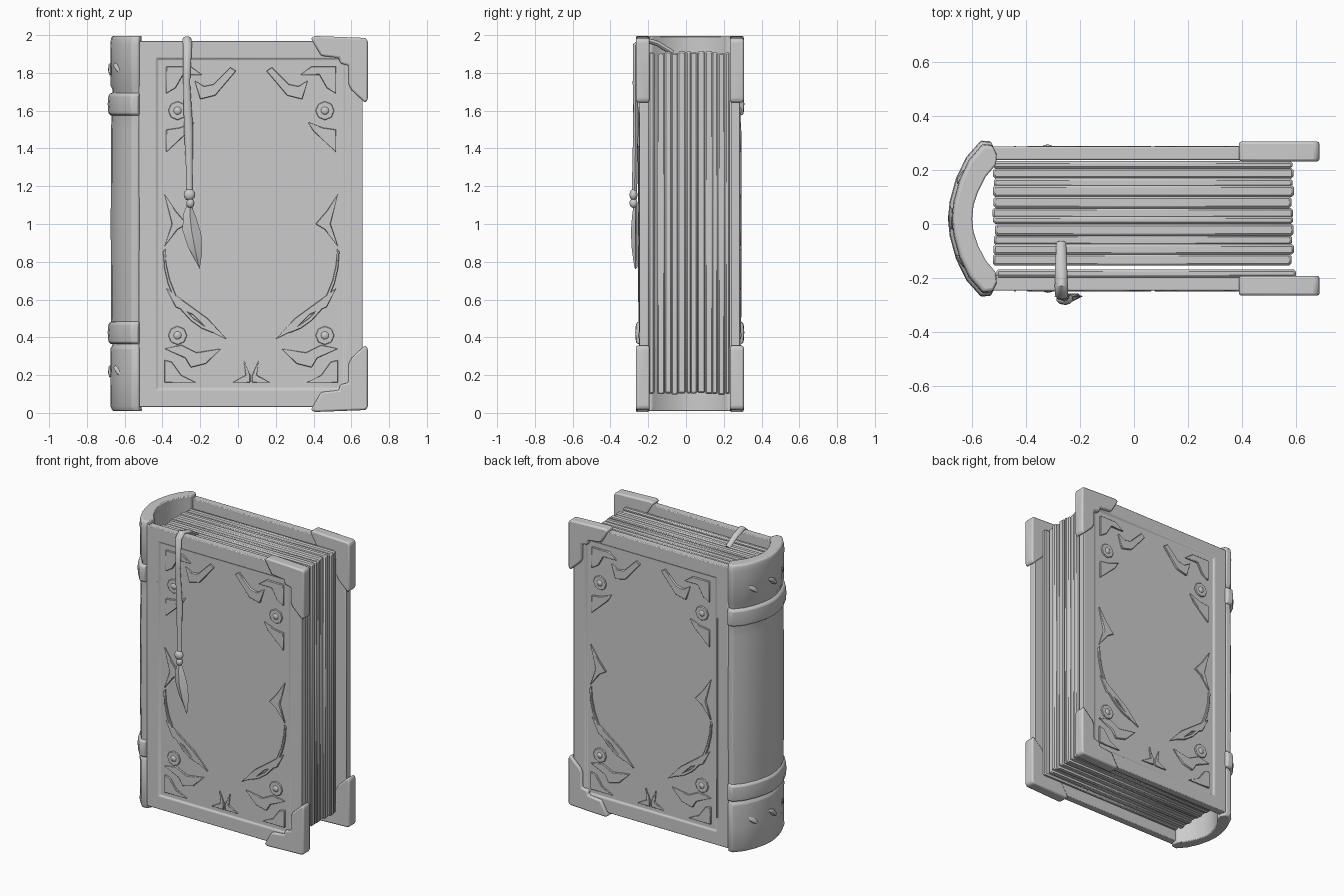
import bpy, bmesh, math, random
from mathutils import Vector, Matrix

if "Cube" in bpy.data.objects:
    bpy.data.objects.remove(bpy.data.objects["Cube"])

random.seed(4)
YC = 0.02            # middle plane between the two covers
XM = 0.07            # middle of the decorated panel


def finish(name, bm, bevel=0.0, segments=2, angle=35):
    bmesh.ops.recalc_face_normals(bm, faces=bm.faces)
    me = bpy.data.meshes.new(name)
    bm.to_mesh(me)
    bm.free()
    ob = bpy.data.objects.new(name, me)
    bpy.context.collection.objects.link(ob)
    bpy.context.view_layer.objects.active = ob
    for o in bpy.context.selected_objects:
        o.select_set(False)
    ob.select_set(True)
    if bevel:
        m = ob.modifiers.new("bevel", 'BEVEL')
        m.width, m.segments, m.limit_method = bevel, segments, 'ANGLE'
        m.angle_limit = math.radians(30)
    bpy.ops.object.shade_smooth_by_angle(angle=math.radians(angle))
    return ob


def loft(bm, rings):
    """Closed rings of points joined by quads, with capped ends."""
    vs = [[bm.verts.new(p) for p in r] for r in rings]
    n = len(vs[0])
    for a, b in zip(vs, vs[1:]):
        for i in range(n):
            bm.faces.new((a[i], a[(i + 1) % n], b[(i + 1) % n], b[i]))
    bm.faces.new(vs[0])
    bm.faces.new(vs[-1][::-1])


def prism(bm, pts, y0, y1):
    """Extrude an outline drawn in x, z from y0 to y1."""
    loft(bm, [[(x, y, z) for x, z in pts] for y in (y0, y1)])


def box(bm, x0, x1, y0, y1, z0, z1):
    prism(bm, [(x0, z0), (x1, z0), (x1, z1), (x0, z1)], y0, y1)


# Spine cross-section, half of it, y measured from the middle plane
OUTER = [(-0.51, 0.24), (-0.525, 0.27), (-0.56, 0.273), (-0.61, 0.215),
         (-0.645, 0.14), (-0.666, 0.06)]
INNER = [(-0.595, 0.05), (-0.578, 0.10), (-0.55, 0.155), (-0.512, 0.20)]


def spine_ring(z, off, inner_off=0.0):
    def push(p, d):
        v = Vector((p[0] + 0.42, p[1]))
        v += v.normalized() * d
        return v.x - 0.42, v.y
    half = [push(p, off) for p in OUTER]
    inn = [push(p, inner_off) for p in INNER]
    mid_o, mid_i = [push((-0.672, 0), off)], [push((-0.60, 0), inner_off)]
    flip = lambda ps: [(x, -y) for x, y in reversed(ps)]
    loop = half + mid_o + flip(half) + flip(inn) + mid_i + inn
    return [(x, y + YC, z) for x, y in loop]


# Spine shell, slightly pinched beside the bands
bm = bmesh.new()
loft(bm, [spine_ring(z, o) for z, o in
          [(0.01, -0.008), (0.035, 0.004), (0.18, 0.002), (0.34, 0.004), (0.36, -0.008),
           (0.50, 0.0), (1.0, 0.002), (1.5, 0.0), (1.71, -0.008), (1.73, 0.002),
           (1.95, 0.004), (1.985, 0.0), (1.995, -0.008)]])
finish("spine", bm, 0.006)

# Raised spine bands
for name, z in (("lower_spine_band", 0.425), ("upper_spine_band", 1.635)):
    bm = bmesh.new()
    loft(bm, [spine_ring(z + dz, o, 0.02) for dz, o in
              [(-0.06, 0.002), (-0.05, 0.014), (0.0, 0.018), (0.045, 0.014), (0.058, 0.002)]])
    finish(name, bm, 0.004)

# Carved nicks on both ends of the spine
bm = bmesh.new()
for z in (0.22, 1.82):
    for ang in (-38, 0, 38):
        m = (Matrix.Translation((-0.42, YC, z)) @ Matrix.Rotation(math.radians(ang), 4, 'Z')
             @ Matrix.Translation((-0.257 - abs(ang) * 0.0003, 0, 0))
             @ Matrix.Rotation(math.radians(35), 4, 'X')
             @ Matrix.Diagonal((0.012, 0.055, 0.02, 1)))
        bmesh.ops.create_icosphere(bm, subdivisions=1, radius=1, matrix=m)
finish("spine_ornaments", bm)

# Page block: uneven sheaves of paper
bm = bmesh.new()
edges = [-0.15, -0.11, -0.075, -0.04, 0.0, 0.025, 0.06, 0.10, 0.14, 0.17, 0.205, 0.228]
for a, b in zip(edges, edges[1:]):
    r = lambda s=0.006: random.uniform(-s, s)
    x0, x1, z0, z1 = -0.52 + r(), 0.588 + r(), 0.10 + r(), 1.91 + r()
    t = r(0.003)
    prism(bm, [(x0, z0), (x1, z0), (x1, z1), (x0, z1)], a - 0.002 + t, b + 0.002 + t)
box(bm, -0.51, 0.60, -0.198, -0.168, 0.10, 1.91)
finish("pages", bm, 0.008, 1, 25)

# Panel ornaments on one side of the panel, mirrored about its middle
SHAPES = [
    [(-0.23, 1.76), (-0.20, 1.66), (-0.12, 1.68), (-0.01, 1.81), (-0.04, 1.83), (-0.13, 1.74), (-0.18, 1.73)],
    [(-0.38, 1.835), (-0.25, 1.835), (-0.19, 1.79), (-0.29, 1.79), (-0.33, 1.72), (-0.38, 1.69)],
    [(-0.38, 1.38), (-0.26, 1.49), (-0.23, 1.54), (-0.31, 1.51), (-0.38, 1.50)],
    [(-0.39, 1.16), (-0.33, 1.07), (-0.27, 1.00), (-0.32, 0.97), (-0.39, 0.88), (-0.35, 1.0)],
    [(-0.38, 0.66), (-0.27, 0.58), (-0.16, 0.50), (-0.06, 0.39), (-0.16, 0.44), (-0.24, 0.52), (-0.33, 0.56)],
    [(-0.39, 0.34), (-0.30, 0.36), (-0.22, 0.32), (-0.09, 0.34), (-0.17, 0.26), (-0.25, 0.24), (-0.28, 0.29)],
    [(-0.39, 0.16), (-0.22, 0.16), (-0.30, 0.20), (-0.35, 0.27), (-0.39, 0.28)],
    [(-0.03, 0.16), (0.04, 0.20), (0.03, 0.28), (0.065, 0.20), (0.065, 0.16)],
]
SWEEP = [(-0.385 + 0.33 * (1 - math.cos(t)), 0.87 - 0.44 * math.sin(t))
         for t in [i * math.pi / 16 for i in range(8)]]
SHAPES.append(SWEEP + [(x - 0.012, z - 0.016) for x, z in reversed(SWEEP)])

# Corner guard outline (upper one)
GUARD = [(0.385, 1.985), (0.41, 1.995), (0.675, 1.985), (0.688, 1.97), (0.688, 1.66), (0.675, 1.64),
         (0.60, 1.71), (0.585, 1.74), (0.585, 1.84), (0.54, 1.85), (0.535, 1.88), (0.44, 1.89)]

for side in ("front", "back"):
    Y = (lambda y: y) if side == "front" else (lambda y: 2 * YC - y)

    # Cover board with a sunken panel
    bm = bmesh.new()
    box(bm, -0.525, 0.66, Y(-0.247), Y(-0.198), 0.03, 1.97)
    bmesh.ops.recalc_face_normals(bm, faces=bm.faces)
    face = min(bm.faces, key=lambda f: Y(f.calc_center_median().y))
    bmesh.ops.inset_region(bm, faces=[face], thickness=0.13)
    bmesh.ops.inset_region(bm, faces=[face], thickness=0.01, depth=-0.009)
    finish(side + "_cover", bm, 0.005)

    # Carved leaves, sweeps and rosettes
    bm = bmesh.new()
    for s in SHAPES:
        for mir in (False, True):
            pts = [(2 * XM - x if mir else x, z) for x, z in s]
            prism(bm, pts, Y(-0.250), Y(-0.230))
    for x in (-0.32, 2 * XM - 0.32 * -1):
        for z in (0.41, 1.60):
            m = Matrix.Translation((x, Y(-0.237), z)) @ Matrix.Rotation(math.pi / 2, 4, 'X')
            bmesh.ops.create_cone(bm, cap_ends=True, segments=8, radius1=0.05, radius2=0.05,
                                  depth=0.02, matrix=m)
            m = m @ Matrix.Diagonal((0.026, 0.026, 0.018, 1))
            bmesh.ops.create_icosphere(bm, subdivisions=2, radius=1, matrix=m)
    finish(side + "_ornaments", bm, 0.003, 1)

    # Crease beside the spine
    bm = bmesh.new()
    box(bm, -0.445, -0.438, Y(-0.250), Y(-0.24), 0.22, 1.60)
    finish(side + "_hinge_crease", bm)

    # Corner guards
    for lvl in ("upper", "lower"):
        pts = GUARD if lvl == "upper" else [(x, 2.0 - z) for x, z in GUARD]
        bm = bmesh.new()
        prism(bm, pts, Y(-0.266), Y(-0.192))
        finish(f"{side}_{lvl}_corner_guard", bm, 0.010)

# Bookmark ribbon draped over the front cover
path = [(-0.27, -0.07, 1.905, 0.9), (-0.27, -0.15, 1.955, 1.1), (-0.27, -0.23, 1.98, 1.2),
        (-0.268, -0.266, 1.95, 1.2), (-0.272, -0.268, 1.75, 0.9), (-0.262, -0.266, 1.5, 1.2),
        (-0.258, -0.27, 1.3, 0.9), (-0.256, -0.274, 1.13, 0.9)]
bm = bmesh.new()
rings = []
for i, p in enumerate(path):
    c = Vector(p[:3])
    d = Vector(path[min(i + 1, len(path) - 1)][:3]) - Vector(path[max(i - 1, 0)][:3])
    n = d.cross(Vector((1, 0, 0))).normalized()
    rings.append([c + Vector((1, 0, 0)) * 0.020 * p[3] * math.cos(a) + n * 0.014 * math.sin(a)
                  for a in [k * math.pi / 4 for k in range(8)]])
loft(bm, rings)
finish("bookmark_ribbon", bm, 0, 1, 50)

# Knot of the bookmark
bm = bmesh.new()
for x, z, sx, sz in ((-0.257, 1.155, 0.032, 0.032), (-0.252, 1.11, 0.022, 0.026)):
    bmesh.ops.create_icosphere(bm, subdivisions=2, radius=1, matrix=Matrix.Translation(
        (x, -0.278, z)) @ Matrix.Diagonal((sx, 0.022, sz, 1)))
finish("bookmark_knot", bm)

# Leaf pendant with a raised midrib
bm = bmesh.new()
ribs = [(1.11, -0.255, 0.008), (1.05, -0.255, 0.032), (0.96, -0.245, 0.050),
        (0.87, -0.228, 0.038), (0.81, -0.215, 0.018), (0.77, -0.207, 0.003)]
loft(bm, [[(x - w, -0.268, z + 0.01), (x, -0.272 - w * 0.4, z), (x + w, -0.268, z - 0.01),
           (x, -0.258, z)] for z, x, w in ribs])
finish("bookmark_leaf", bm, 0, 1, 20)
